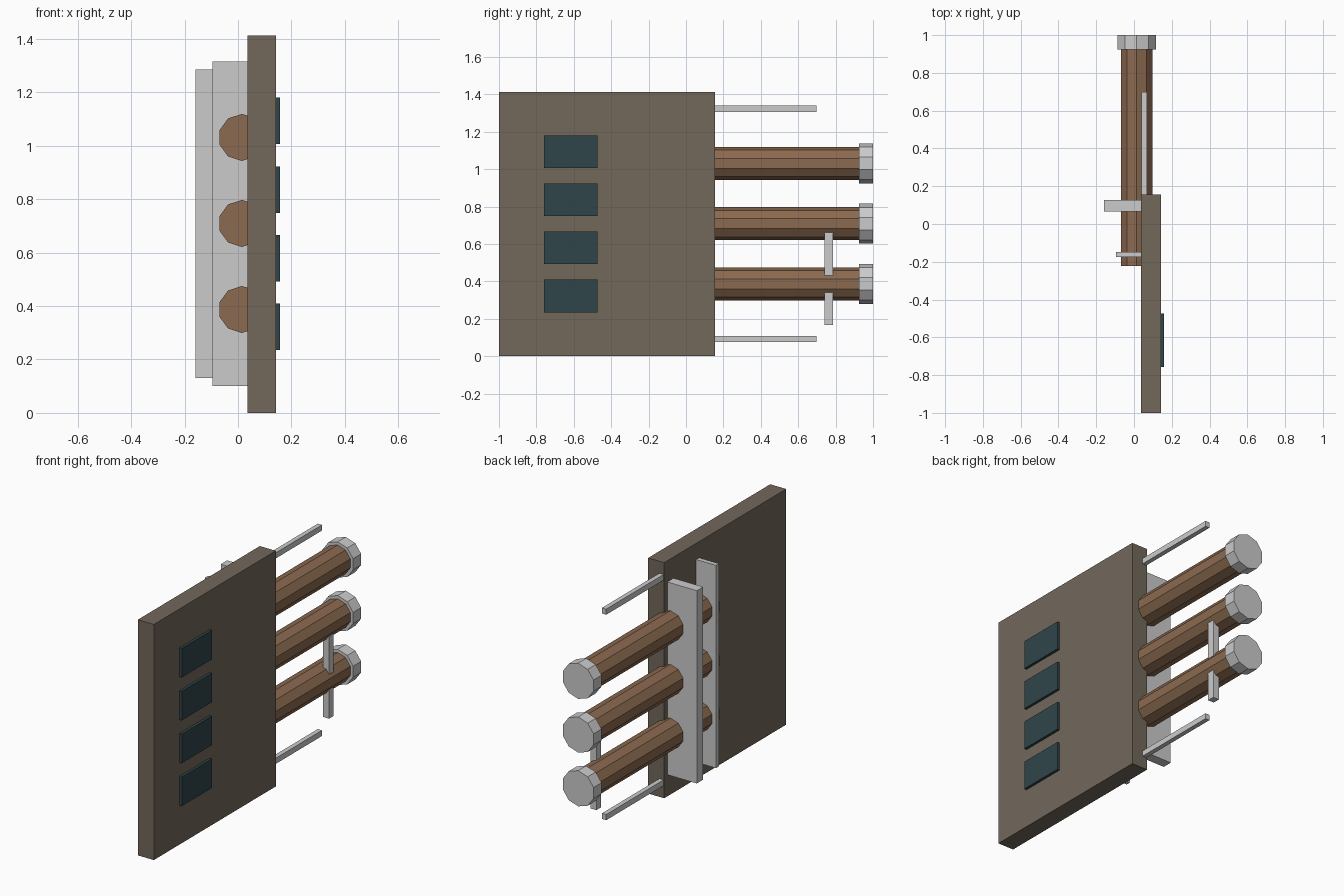
import bpy, bmesh, math
from mathutils import Matrix

if "Cube" in bpy.data.objects:
    bpy.data.objects.remove(bpy.data.objects["Cube"])


def material(name, rgb):
    m = bpy.data.materials.new(name)
    m.diffuse_color = (*rgb, 1)
    m.use_nodes = True
    m.node_tree.nodes["Principled BSDF"].inputs["Base Color"].default_value = m.diffuse_color
    return m


PANEL = material("panel_brown", (0.17, 0.14, 0.105))
COPPER = material("tube_copper", (0.26, 0.145, 0.08))
GLASS = material("window_teal", (0.03, 0.06, 0.07))


def add_object(name, bm, mat=None):
    mesh = bpy.data.meshes.new(name)
    bm.to_mesh(mesh)
    bm.free()
    ob = bpy.data.objects.new(name, mesh)
    bpy.context.collection.objects.link(ob)
    if mat:
        mesh.materials.append(mat)
    return ob


def box(name, x, y, z, mat=None):
    """Box from (min, max) ranges."""
    bm = bmesh.new()
    size = [r[1] - r[0] for r in (x, y, z)]
    mid = [(r[0] + r[1]) / 2 for r in (x, y, z)]
    bmesh.ops.create_cube(bm, size=1, matrix=Matrix.Translation(mid) @ Matrix.Diagonal((*size, 1)))
    return add_object(name, bm, mat)


def tube(name, x, z, y0, y1, radius, mat=None):
    """Ten-sided cylinder along y with a corner pointing up."""
    bm = bmesh.new()
    bmesh.ops.create_cone(bm, cap_ends=True, segments=10, radius1=radius, radius2=radius, depth=y1 - y0)
    # put one corner on local +y, which then turns to world +z
    corner = max(bm.verts, key=lambda v: v.co.y).co
    spin = math.pi / 2 - math.atan2(corner.y, corner.x)
    m = (Matrix.Translation((x, (y0 + y1) / 2, z)) @ Matrix.Rotation(math.pi / 2, 4, 'X')
         @ Matrix.Rotation(spin, 4, 'Z'))
    bmesh.ops.transform(bm, matrix=m, verts=bm.verts)
    return add_object(name, bm, mat)


# Main panel
box("panel", (0.036, 0.142), (-1, 0.155), (0, 1.412), PANEL)

# Windows on the right face
for i in range(4):
    z = 0.322 + i * 0.257
    box(f"window_{i + 1}", (0.138, 0.158), (-0.758, -0.473), (z - 0.087, z + 0.087), GLASS)

# Tubes with end caps
for i in range(3):
    z = 0.387 + i * 0.322
    tube(f"tube_{i + 1}", 0.0145, z, -0.222, 0.93, 0.088, COPPER)
    tube(f"tube_cap_{i + 1}", 0.0145, z, 0.924, 1.0, 0.107)

# Upright brackets holding the tubes on the left face
box("rear_bracket", (-0.16, 0.038), (0.066, 0.126), (0.13, 1.285))
box("front_bracket", (-0.095, 0.038), (-0.176, -0.148), (0.10, 1.315))

# Thin rods behind the panel
for name, z in (("lower_rod", 0.092), ("upper_rod", 1.323)):
    box(name, (0.04, 0.068), (0.15, 0.698), (z - 0.017, z + 0.017))

# Upright handle passing through the lowest tube
box("handle", (0.045, 0.085), (0.741, 0.785), (0.167, 0.661))
